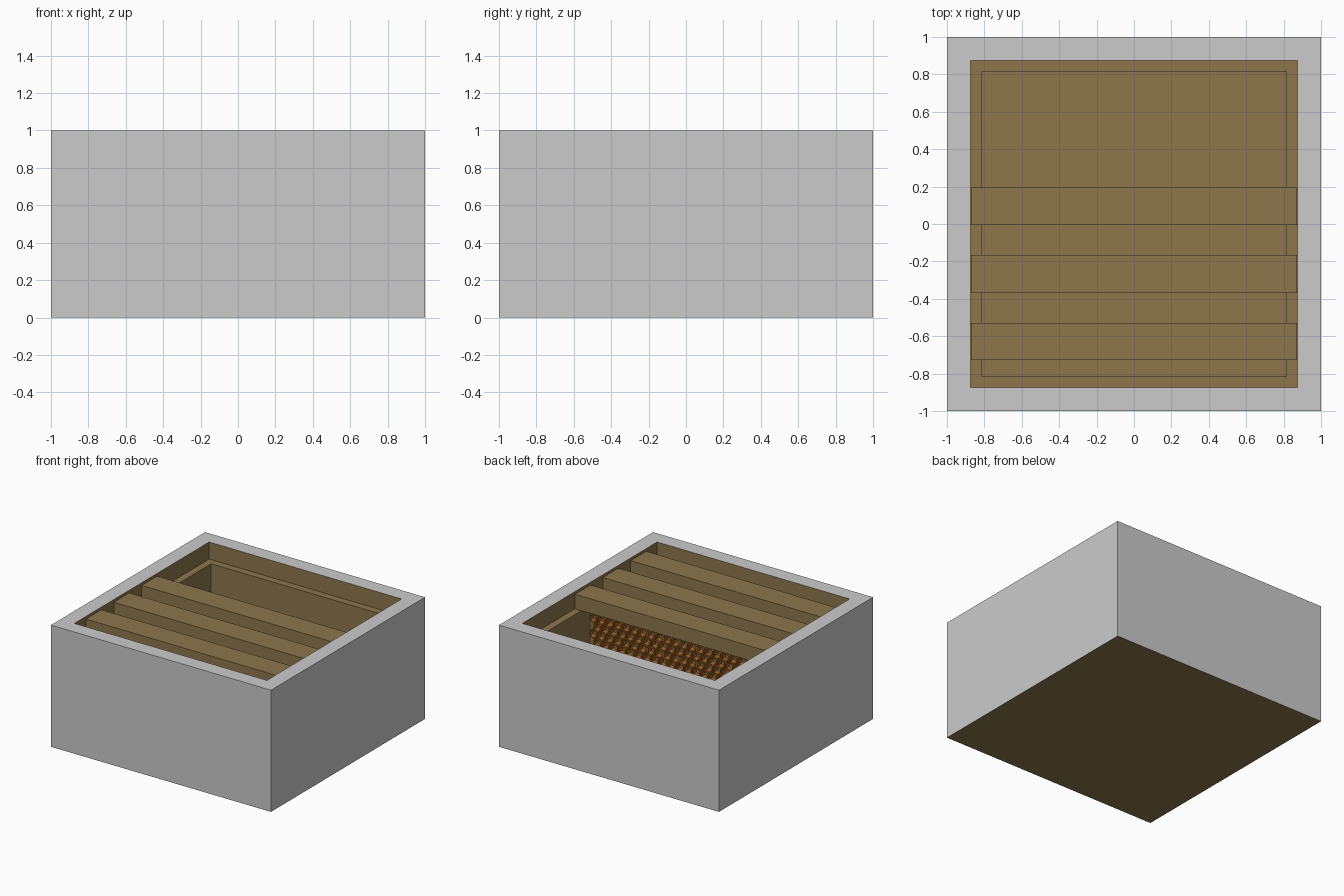
import bpy, bmesh, math

old = bpy.data.objects.get("Cube")
if old:
    bpy.data.objects.remove(old, do_unlink=True)


def material(name, rgb):
    m = bpy.data.materials.new(name)
    m.use_nodes = True
    m.diffuse_color = (*rgb, 1)
    m.node_tree.nodes["Principled BSDF"].inputs["Base Color"].default_value = (*rgb, 1)
    return m


GREY = material("painted grey", (0.60, 0.60, 0.60))
WOOD = material("brown wood", (0.266, 0.184, 0.072))
WAX = material("orange wax", (0.376, 0.136, 0.021))


def finish(bm, name, *mats):
    bmesh.ops.recalc_face_normals(bm, faces=bm.faces[:])
    mesh = bpy.data.meshes.new(name)
    bm.to_mesh(mesh)
    bm.free()
    for m in mats:
        mesh.materials.append(m)
    obj = bpy.data.objects.new(name, mesh)
    bpy.context.collection.objects.link(obj)
    return obj


def block(name, mat, x, y, z):
    bm = bmesh.new()
    bmesh.ops.create_cube(bm, size=1)
    for v in bm.verts:
        v.co = [r[0] if c < 0 else r[1] for c, r in zip(v.co, (x, y, z))]
    return finish(bm, name, mat)


# Box: square rings from the outer base over the rim and ledge to the floor
INNER, WELL, LEDGE, FLOOR = 0.875, 0.815, 0.86, 0.06
bm = bmesh.new()
profile = [(1, 0), (1, 1), (INNER, 1), (INNER, LEDGE), (WELL, LEDGE), (WELL, FLOOR)]
rings = [[bm.verts.new((sx * h, sy * h, z)) for sx, sy in ((-1, -1), (1, -1), (1, 1), (-1, 1))]
         for h, z in profile]
for step, (a, b) in enumerate(zip(rings, rings[1:])):
    for i in range(4):
        j = (i + 1) % 4
        face = bm.faces.new((a[i], a[j], b[j], b[i]))
        face.material_index = 0 if step < 2 else 1
for ring in (rings[0], rings[-1]):
    bm.faces.new(ring).material_index = 1
finish(bm, "box", GREY, WOOD)

# Honeycomb: rows of open six-sided cells on both sides of a board
PITCH = 0.075
RADIUS = PITCH / math.sqrt(3)


def hexagon(bm, x, y, z, r):
    return [bm.verts.new((x + r * math.sin(k * math.pi / 3), y, z + r * math.cos(k * math.pi / 3)))
            for k in range(6)]


def honeycomb(name, yc):
    bm = bmesh.new()
    for side in (-1, 1):
        base, top = yc + side * 0.05, yc + side * 0.09
        for row in range(11):
            z = 0.82 - row * 1.5 * RADIUS
            odd = row % 2
            for col in range(20 - odd):
                x = (col - (19 - odd) / 2) * PITCH
                loops = [hexagon(bm, x, base, z, RADIUS * 0.94), hexagon(bm, x, top, z, RADIUS * 0.94),
                         hexagon(bm, x, top, z, RADIUS * 0.7), hexagon(bm, x, base, z, RADIUS * 0.7)]
                for a, b in zip(loops, loops[1:]):
                    for i in range(6):
                        j = (i + 1) % 6
                        bm.faces.new((a[i], a[j], b[j], b[i]))
                bm.faces.new(loops[-1])
    finish(bm, name, WAX)


# Three hanging frames resting on the ledge
for n in range(3):
    yc = 0.095 - n * 0.3615
    block(f"top_bar_{n + 1}", WOOD, (-0.872, 0.872), (yc - 0.1, yc + 0.1), (LEDGE, 0.98))
    block(f"comb_board_{n + 1}", WOOD, (-0.77, 0.77), (yc - 0.05, yc + 0.05), (0.12, LEDGE))
    honeycomb(f"honeycomb_{n + 1}", yc)
